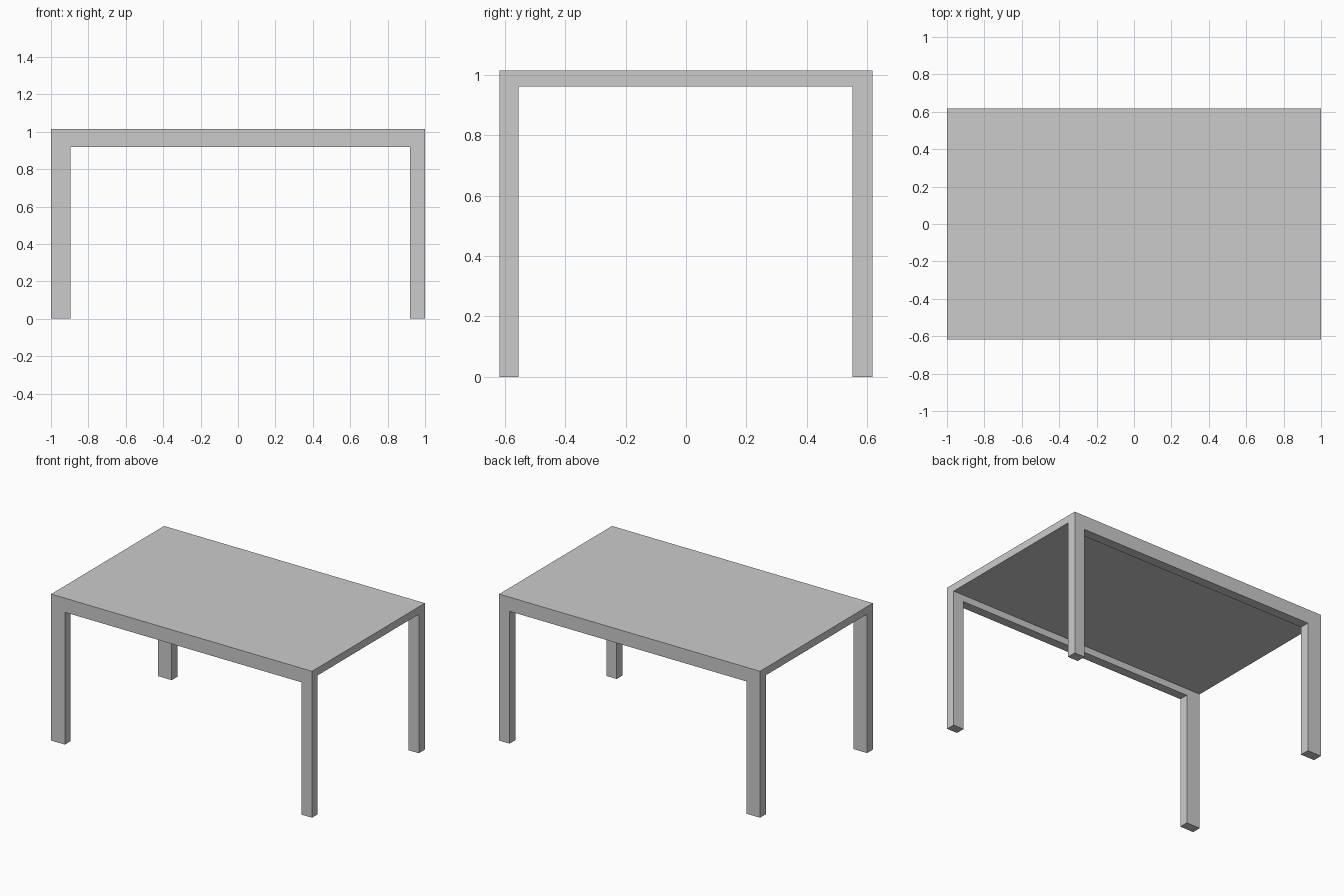
import bpy, bmesh, math

if "Cube" in bpy.data.objects:
    bpy.data.objects.remove(bpy.data.objects["Cube"])

# Plan lines: outer edges and inner faces of the legs
XS = (-1.0, -0.895, 0.92, 1.0)
YS = (-0.618, -0.555, 0.552, 0.618)
TOP, SLAB_BOTTOM, APRON_BOTTOM, FLOOR = 1.015, 0.963, 0.917, 0.0

bm = bmesh.new()


def extrude_down(faces, z):
    """Extrude a set of faces straight down to height z; return the new caps."""
    geom = bmesh.ops.extrude_face_region(bm, geom=faces)["geom"]
    for v in geom:
        if isinstance(v, bmesh.types.BMVert):
            v.co.z = z
    return [f for f in geom if isinstance(f, bmesh.types.BMFace)]


def is_rail(f):
    y = f.calc_center_median().y
    return y < YS[1] or y > YS[2]


def is_corner(f):
    x = f.calc_center_median().x
    return is_rail(f) and (x < XS[1] or x > XS[2])


# Top surface, divided along the leg lines
grid = [[bm.verts.new((x, y, TOP)) for x in XS] for y in YS]
cells = [bm.faces.new((grid[j][i], grid[j][i + 1], grid[j + 1][i + 1], grid[j + 1][i]))
         for j in range(3) for i in range(3)]

# Slab, then front and back aprons, then the four legs
slab = extrude_down(cells, SLAB_BOTTOM)
aprons = extrude_down([f for f in slab if is_rail(f)], APRON_BOTTOM)
extrude_down([f for f in aprons if is_corner(f)], FLOOR)

# Merge flush faces into clean flat panels
bmesh.ops.recalc_face_normals(bm, faces=bm.faces)
bmesh.ops.dissolve_limit(bm, angle_limit=math.radians(1), verts=bm.verts, edges=bm.edges)

mesh = bpy.data.meshes.new("table")
bm.to_mesh(mesh)
bm.free()
bpy.context.collection.objects.link(bpy.data.objects.new("table", mesh))
